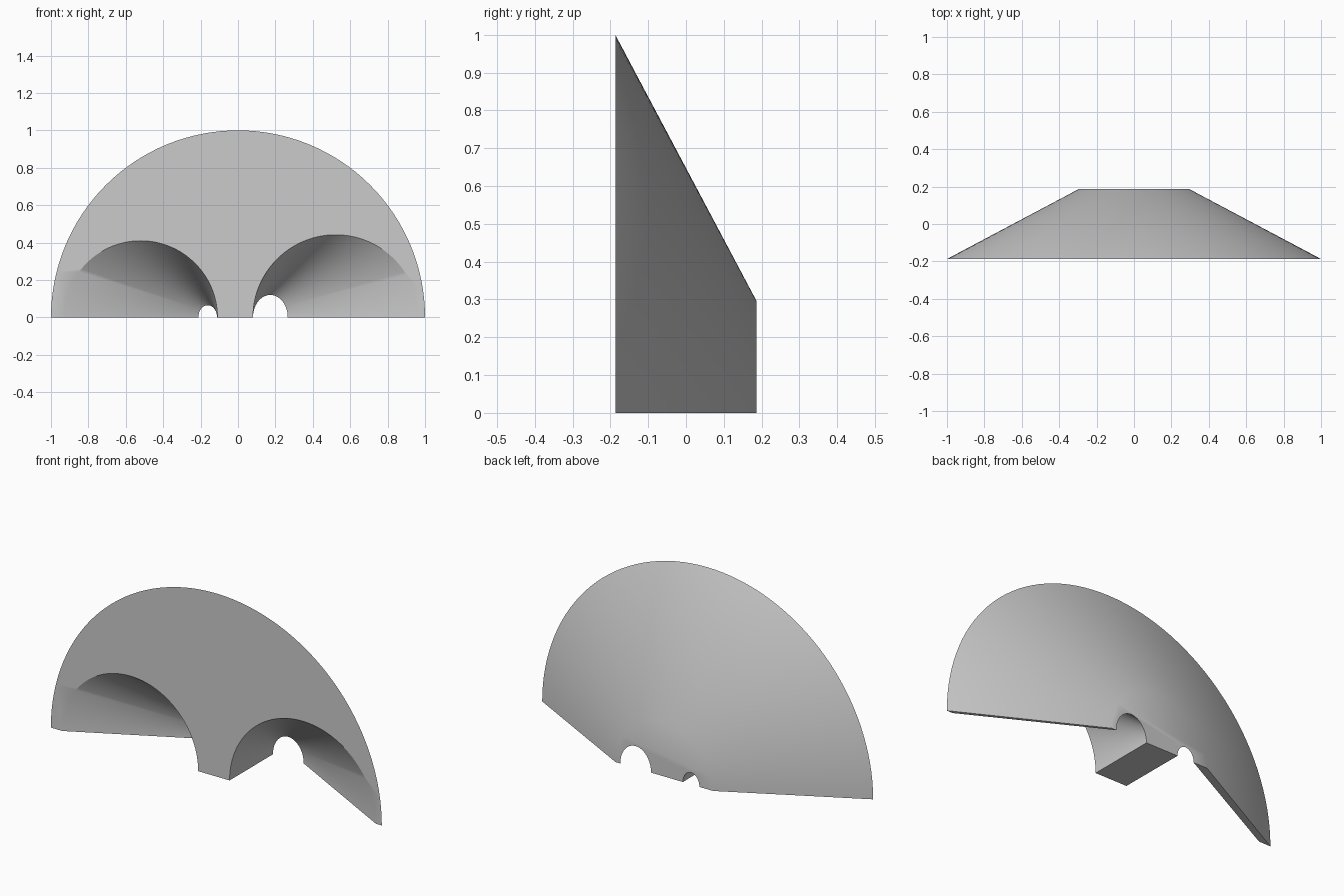
import bpy
import bmesh
from math import cos, sin, pi

cube = bpy.data.objects.get("Cube")
if cube:
    bpy.data.objects.remove(cube, do_unlink=True)

FRONT_Y, BACK_Y = -0.187, 0.187
STEPS = 64


def arc(cx, rx, rz, from_left):
    """Half ellipse above the ground as a list of (x, z)."""
    points = []
    for i in range(STEPS + 1):
        a = pi * i / STEPS
        points.append((cx + (-rx if from_left else rx) * cos(a), rz * sin(a)))
    return points


def outline(outer, left_tunnel, right_tunnel):
    """Half disc with two arched notches along its base."""
    return (arc(0, outer, outer, False)
            + arc(*right_tunnel, True)
            + arc(*left_tunnel, True))


# Outline order: over the dome to -x, then back along the base to +x
front = outline(1.0, (0.522, 0.442, 0.442), (-0.52, 0.41, 0.41))
back = outline(0.295, (0.173, 0.093, 0.12), (-0.162, 0.05, 0.065))

# Loft the solid between the two outlines
bm = bmesh.new()
front_ring = [bm.verts.new((x, FRONT_Y, z)) for x, z in front]
back_ring = [bm.verts.new((x, BACK_Y, z)) for x, z in back]
count = len(front_ring)
for i in range(count):
    j = (i + 1) % count
    bm.faces.new((front_ring[i], front_ring[j], back_ring[j], back_ring[i]))
bm.faces.new(front_ring)
bm.faces.new(back_ring)
bmesh.ops.recalc_face_normals(bm, faces=bm.faces)

mesh = bpy.data.meshes.new("half_cone_body")
bm.to_mesh(mesh)
bm.free()
body = bpy.data.objects.new("half_cone_body", mesh)
bpy.context.collection.objects.link(body)

# Plain grey material
grey = bpy.data.materials.new("light_grey")
grey.use_nodes = True
colour = (0.6, 0.6, 0.6, 1)
grey.diffuse_color = colour
grey.node_tree.nodes["Principled BSDF"].inputs["Base Color"].default_value = colour
mesh.materials.append(grey)

# Smooth the curved walls, keep the rims crisp
bpy.ops.object.select_all(action="DESELECT")
body.select_set(True)
bpy.context.view_layer.objects.active = body
bpy.ops.object.shade_smooth_by_angle(angle=pi / 6)
